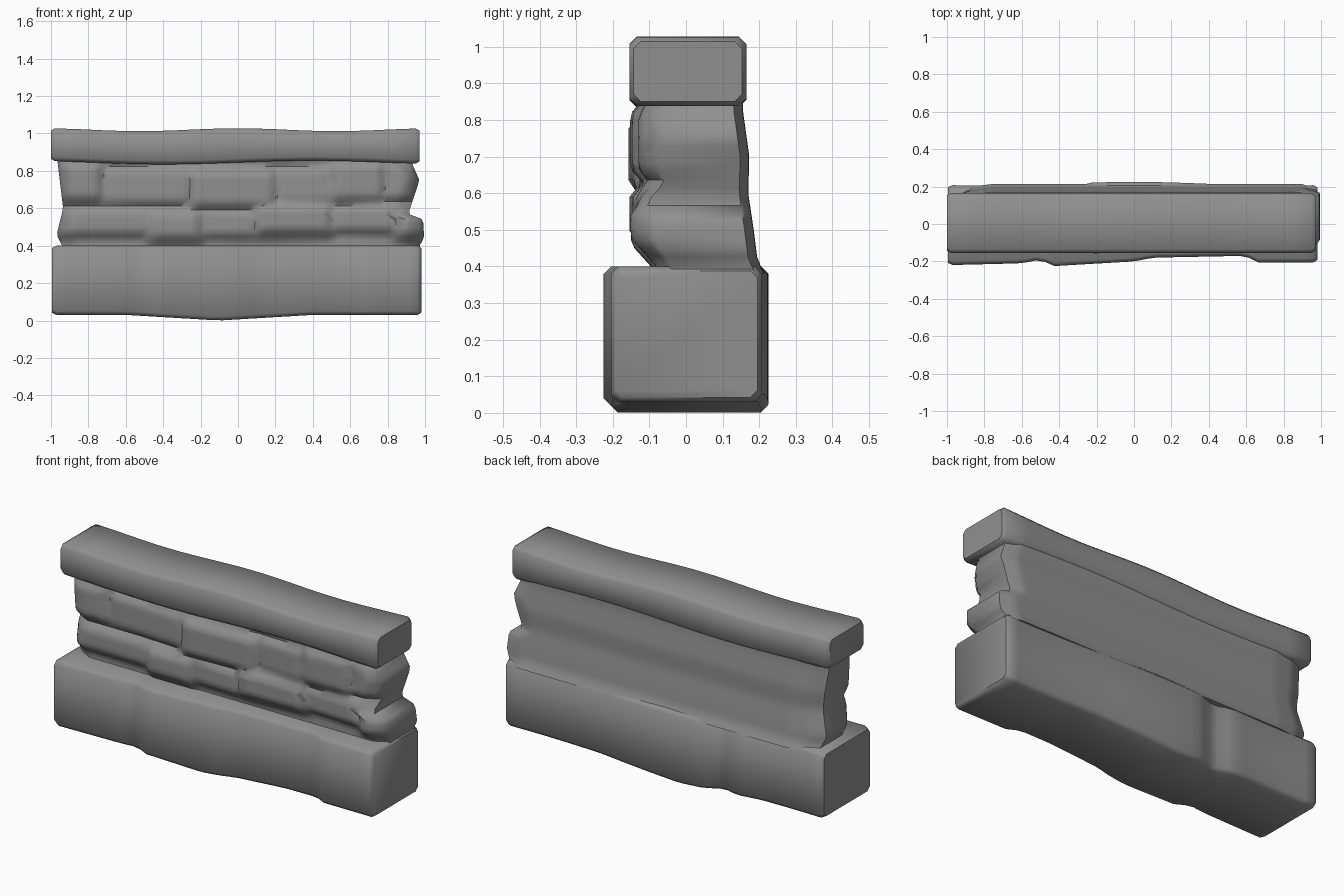
import bpy, bmesh, math

if "Cube" in bpy.data.objects:
    bpy.data.objects.remove(bpy.data.objects["Cube"], do_unlink=True)

grey = (0.28, 0.28, 0.28, 1)
stone = bpy.data.materials.new("grey stone")
stone.use_nodes = True
stone.diffuse_color = grey
stone.node_tree.nodes["Principled BSDF"].inputs["Base Color"].default_value = grey


def interpolate(points, position):
    """Piecewise linear value from (position, value) pairs."""
    if position <= points[0][0]:
        return points[0][1]
    for (start, first), (stop, second) in zip(points, points[1:]):
        if position <= stop:
            return first + (second - first) * (position - start) / (stop - start)
    return points[-1][1]


def spread(start, stop, count):
    """Evenly spaced values including both ends."""
    return [start + (stop - start) * step / (count - 1) for step in range(count)]


def rounded_section(x, front, back, low, high, bevel):
    """Bevelled rectangle: front column going up, then back column going down."""
    levels = [(bevel, low), (0, low + bevel), (0, high - bevel), (bevel, high)]
    rising = [(x, front + inset, z) for inset, z in levels]
    falling = [(x, back - inset, z) for inset, z in reversed(levels)]
    return rising + falling


def loft(name, sections):
    """Skin the sections and close both ends with strips of quads."""
    bm = bmesh.new()
    rings = [[bm.verts.new(point) for point in section] for section in sections]
    size = len(rings[0])
    for ring, following in zip(rings, rings[1:]):
        for i in range(size):
            j = (i + 1) % size
            bm.faces.new((ring[i], following[i], following[j], ring[j]))
    for ring in (rings[0], rings[-1]):
        for i in range(size // 2 - 1):
            bm.faces.new((ring[i], ring[i + 1], ring[size - 2 - i], ring[size - 1 - i]))
    bmesh.ops.recalc_face_normals(bm, faces=bm.faces)
    mesh = bpy.data.meshes.new(name)
    bm.to_mesh(mesh)
    bm.free()
    mesh.materials.append(stone)
    obj = bpy.data.objects.new(name, mesh)
    bpy.context.collection.objects.link(obj)
    bpy.ops.object.select_all(action='DESELECT')
    obj.select_set(True)
    bpy.context.view_layer.objects.active = obj
    bpy.ops.object.shade_smooth_by_angle(angle=math.radians(50))


# Foundation: stepped front, one notch in the back, underside lowest in the middle
front_line = [(-1, -0.22), (-0.6, -0.21), (-0.5, -0.19), (-0.43, -0.225), (0, -0.2),
              (0.1, -0.18), (0.6, -0.17), (0.65, -0.205)]
sections = []
stations = [-0.995] + spread(-0.97, 0.96, 40) + [0.98]
for x in stations:
    shrink = 0.012 if x in (stations[0], stations[-1]) else 0
    notch = 0.04 * max(0, 1 - abs(x + 0.35) / 0.1)
    front = interpolate(front_line, x) + shrink
    back = 0.215 + 0.01 * math.cos(4 * x) - notch - shrink
    low = min(0.03, 0.06 * abs(x + 0.1)) + shrink
    sections.append(rounded_section(x, front, back, low, 0.4 - shrink, 0.02))
loft("foundation", sections)

# Rubble courses: bottom, top and the joints between stones
courses = [
    (0.48, 0.58, [-0.95, -0.47, -0.2, 0.1, 0.5, 0.85, 1]),
    (0.65, 0.8, [-0.95, -0.73, -0.25, 0.2, 0.5, 0.78, 0.95]),
]
left_end = [(0.4, -0.94), (0.46, -0.97), (0.6, -0.935), (0.85, -0.965)]
right_end = [(0.4, 0.97), (0.44, 0.995), (0.54, 0.99), (0.57, 0.91), (0.75, 0.97), (0.84, 0.93)]
back_face = [(0.38, 0.215), (0.42, 0.195), (0.5, 0.185), (0.6, 0.17), (0.7, 0.173), (0.83, 0.155)]
joint = 0.025


def front_face(x, z):
    """Uneven stone fronts fall away softly into the recessed joints."""
    surface = interpolate([(0.8, -0.085), (0.87, -0.12)], z)
    for row, (bottom, top, joints) in enumerate(courses):
        for column, (start, stop) in enumerate(zip(joints, joints[1:])):
            lift = 0.02 * math.sin(5 * column + row)
            across = max(start + joint - x, 0, x - stop + joint)
            upright = max(bottom + lift - z, 0, z - top - lift)
            proud = 0.13 + 0.02 * ((row + column) % 2)
            lean = 0.06 * math.sin(3 * column + row) * (x - (start + stop) / 2)
            surface = min(surface, lean - proud + math.hypot(across, upright) * 0.9)
    return max(surface, -0.16)


sections = []
for along in spread(0, 1, 81):
    front, back = [], []
    end = max(0, 1 - min(along, 1 - along) / 0.04)
    corner = max(0, 1 - along / 0.1)
    for z in spread(0.38, 0.87, 22):
        left, right = interpolate(left_end, z), interpolate(right_end, z)
        x = left + (right - left) * along
        front.append((x, front_face(x, z) + end * 0.045, z))
        back.append((x, interpolate(back_face, z) - end * 0.025 - corner * 0.025, z))
    sections.append(front + back[::-1])
loft("rubble_courses", sections)

# Coping slab: gently sagging top and wavy underside
sections = []
stations = [-1] + spread(-0.98, 0.95, 16) + [0.97]
for x in stations:
    shrink = 0.012 if x in (stations[0], stations[-1]) else 0
    top = 1.02 + 0.008 * math.cos(6 * x) - shrink
    underside = 0.845 + 0.01 * math.sin(4 * x) + shrink
    sections.append(rounded_section(x, shrink - 0.155, 0.165 - shrink, underside, top, 0.02))
loft("coping_slab", sections)
